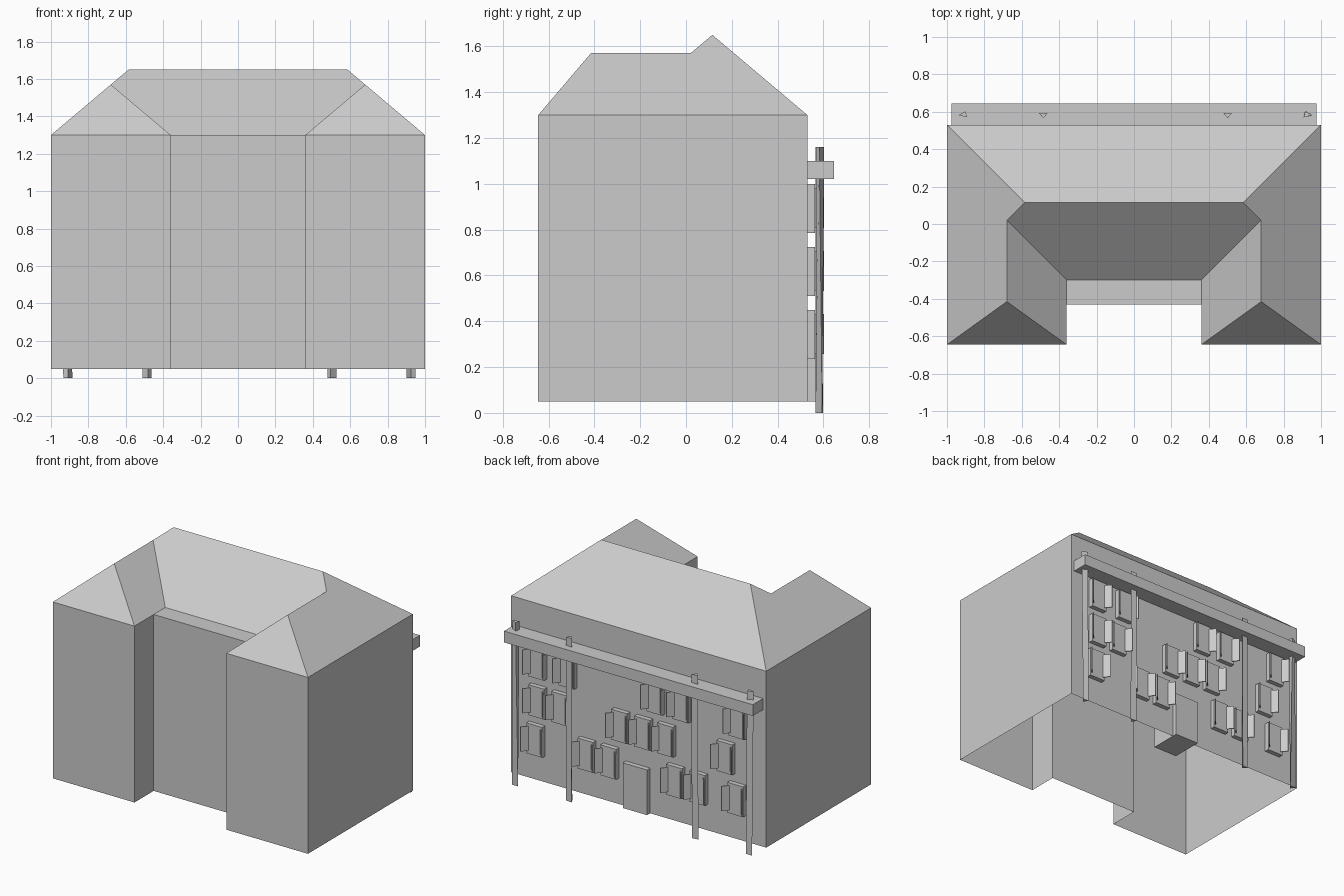
import bpy, bmesh, math

if "Cube" in bpy.data.objects:
    bpy.data.objects.remove(bpy.data.objects["Cube"])

Z0, EAVE, RIDGE, WING = 0.05, 1.30, 1.65, 1.57
BACK, FRONT, COURT = 0.53, -0.645, -0.43


def finish(bm, name, fix=True):
    if fix:
        bmesh.ops.recalc_face_normals(bm, faces=bm.faces)
    me = bpy.data.meshes.new(name)
    bm.to_mesh(me)
    bm.free()
    ob = bpy.data.objects.new(name, me)
    bpy.context.collection.objects.link(ob)
    return ob


def box(name, x0, x1, y0, y1, z0, z1):
    bm = bmesh.new()
    bmesh.ops.create_cube(bm, size=1)
    for v in bm.verts:
        v.co = ((x1 if v.co.x > 0 else x0), (y1 if v.co.y > 0 else y0),
                (z1 if v.co.z > 0 else z0))
    return finish(bm, name)


def half_shell(name, polys):
    # right half from polygons, mirrored across x = 0
    bm = bmesh.new()
    for poly in polys:
        bm.faces.new([bm.verts.new(p) for p in poly])
    bmesh.ops.remove_doubles(bm, verts=bm.verts, dist=0.0005)
    ob = finish(bm, name, fix=False)
    m = ob.modifiers.new("Mirror", 'MIRROR')
    m.use_axis[0] = True
    return ob


# Walls: U-shaped plan, open underneath
plan = [(0, COURT), (0.36, COURT), (0.36, FRONT), (1, FRONT), (1, BACK), (0, BACK)]
half_shell("walls", [[(*a, Z0), (*b, Z0), (*b, EAVE), (*a, EAVE)]
                     for a, b in zip(plan, plan[1:])])

# Hipped roof with two wings and a flat ledge over the courtyard wall
outer_b, outer_f = (1, BACK, EAVE), (1, FRONT, EAVE)
inner_f, valley = (0.36, FRONT, EAVE), (0.36, -0.30, EAVE)
main_end, wing_b, wing_f = (0.585, 0.115, RIDGE), (0.68, 0.02, WING), (0.68, -0.415, WING)
mid_ridge = (0, 0.115, RIDGE)
half_shell("roof", [
    [outer_b, (0, BACK, EAVE), mid_ridge, main_end],
    [outer_f, outer_b, main_end, wing_b, wing_f],
    [inner_f, outer_f, wing_f],
    [valley, inner_f, wing_f, wing_b],
    [(0, -0.30, EAVE), valley, wing_b, main_end, mid_ridge],
    [(0, COURT, EAVE), (0.36, COURT, EAVE), valley, (0, -0.30, EAVE)],
])

# Door and gutter on the back wall
box("door", -0.09, 0.10, 0.335, 0.565, Z0, 0.37)
box("gutter", -0.975, 0.975, 0.52, 0.645, 1.02, 1.10)


# Three-sided drainpipes, slightly twisted from foot to top
def pipe(name, x, foot_turn, top_turn):
    bm = bmesh.new()
    rings = []
    for z, turn in ((0, foot_turn), (1.16, top_turn)):
        ring = []
        for i in range(3):
            a = math.radians(turn - 90 + 120 * i)
            ring.append(bm.verts.new((x + 0.028 * math.cos(a),
                                      0.585 + 0.019 * math.sin(a), z)))
        rings.append(ring)
    lo, hi = rings
    bm.faces.new(lo)
    bm.faces.new(hi)
    for i in range(3):
        j = (i + 1) % 3
        bm.faces.new((lo[i], lo[j], hi[j], hi[i]))
    finish(bm, name)


for i, (x, foot, top) in enumerate([(-0.91, 0, 40), (-0.485, 10, 0),
                                    (0.5, -10, 0), (0.925, 0, -40)]):
    pipe(f"drainpipe_{i + 1}", x, foot, top)

# Windows with two open shutters each: row bottom height -> column centres
rows = {0.785: (0.78, 0.545, -0.145, -0.35, -0.79),
        0.51: (0.78, 0.60, 0.13, -0.05, -0.23, -0.695),
        0.235: (0.795, 0.395, 0.215, -0.30, -0.48, -0.78)}


def shutter(name, x, side, z):
    bm = bmesh.new()
    path = [(0.05, 0.558), (0.085, 0.60), (0.079, 0.603), (0.044, 0.561)]
    f = bm.faces.new([bm.verts.new((x + side * px, py, z)) for px, py in path])
    ext = bmesh.ops.extrude_face_region(bm, geom=[f])
    top = [g for g in ext["geom"] if isinstance(g, bmesh.types.BMVert)]
    bmesh.ops.translate(bm, verts=top, vec=(0, 0, 0.175))
    finish(bm, name)


n = 0
for z, cols in rows.items():
    for x in cols:
        n += 1
        box(f"window_{n}", x - 0.062, x + 0.062, 0.50, 0.563, z, z + 0.215)
        for side, label in ((1, "left"), (-1, "right")):
            shutter(f"shutter_{label}_{n}", x, side, z + 0.022)
